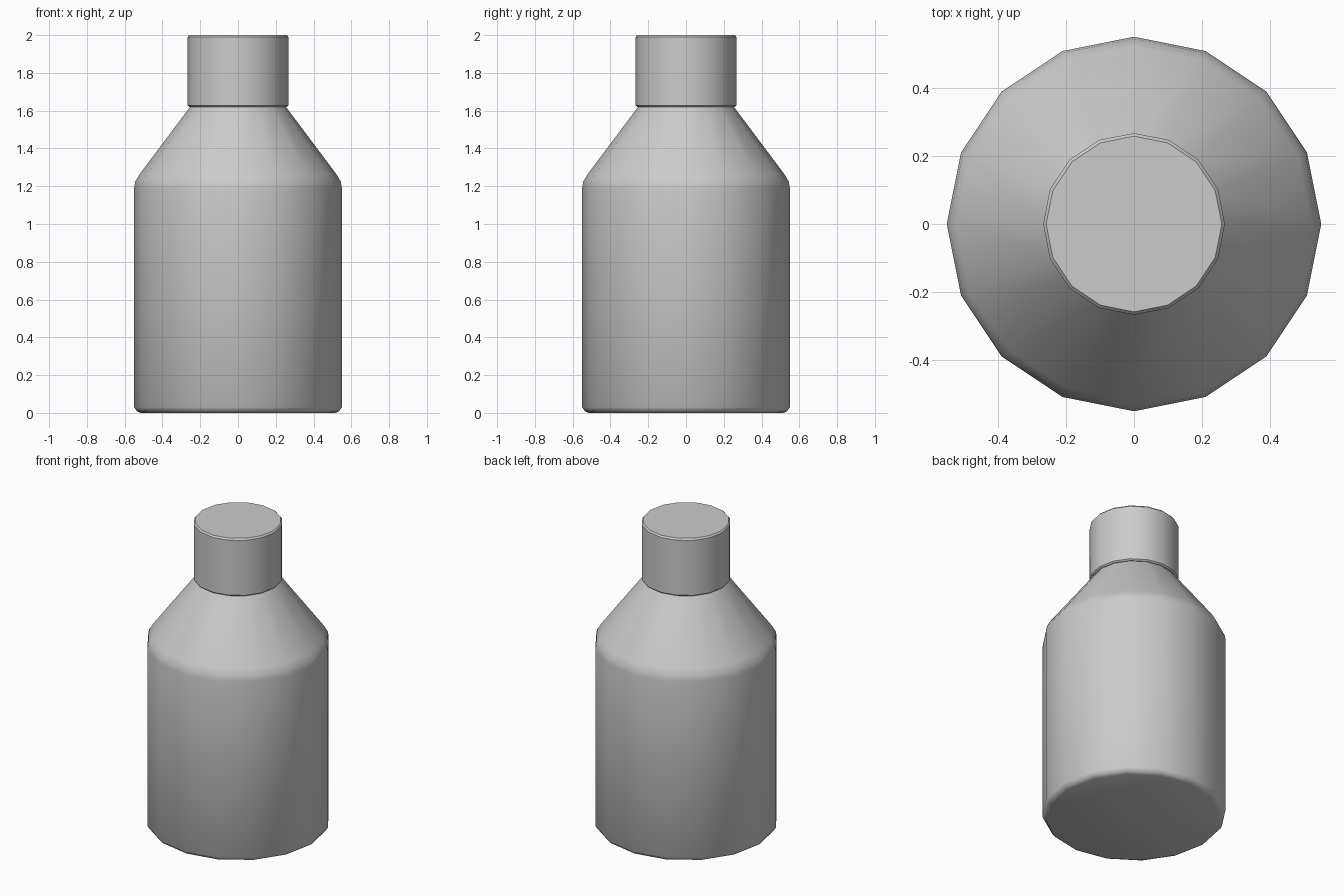
import bpy
import bmesh
from math import radians
from mathutils import Matrix, Vector

cube = bpy.data.objects.get("Cube")
if cube:
    bpy.data.objects.remove(cube, do_unlink=True)

SIDES = 16

grey = bpy.data.materials.new("plain grey")
grey.use_nodes = True
colour = (0.6, 0.6, 0.6, 1.0)
grey.diffuse_color = colour
grey.node_tree.nodes["Principled BSDF"].inputs["Base Color"].default_value = colour


def lathe(name, profile):
    """Spin a (radius, height) profile into a closed, capped solid."""
    bm = bmesh.new()
    rings = []
    for radius, height in profile:
        ring = [bm.verts.new(Matrix.Rotation(radians(360 * i / SIDES), 3, "Z")
                             @ Vector((radius, 0, height))) for i in range(SIDES)]
        rings.append(ring)
    for low, high in zip(rings, rings[1:]):
        for i in range(SIDES):
            j = (i + 1) % SIDES
            bm.faces.new((low[i], low[j], high[j], high[i]))
    bm.faces.new(rings[0][::-1])
    bm.faces.new(rings[-1])
    mesh = bpy.data.meshes.new(name)
    bm.to_mesh(mesh)
    bm.free()
    mesh.materials.append(grey)
    obj = bpy.data.objects.new(name, mesh)
    bpy.context.collection.objects.link(obj)
    bpy.ops.object.select_all(action="DESELECT")
    obj.select_set(True)
    bpy.context.view_layer.objects.active = obj
    bpy.ops.object.shade_smooth_by_angle(angle=radians(40))
    return obj


# Body with a rounded foot and a softened shoulder
lathe("bottle_body", [(0.515, 0), (0.535, 0.008), (0.55, 0.03), (0.55, 1.19),
                      (0.544, 1.225), (0.522, 1.262), (0.25, 1.625)])

# Cap slightly wider than the neck
lathe("bottle_cap", [(0.258, 1.62), (0.267, 1.628), (0.267, 1.99), (0.258, 2.0)])
